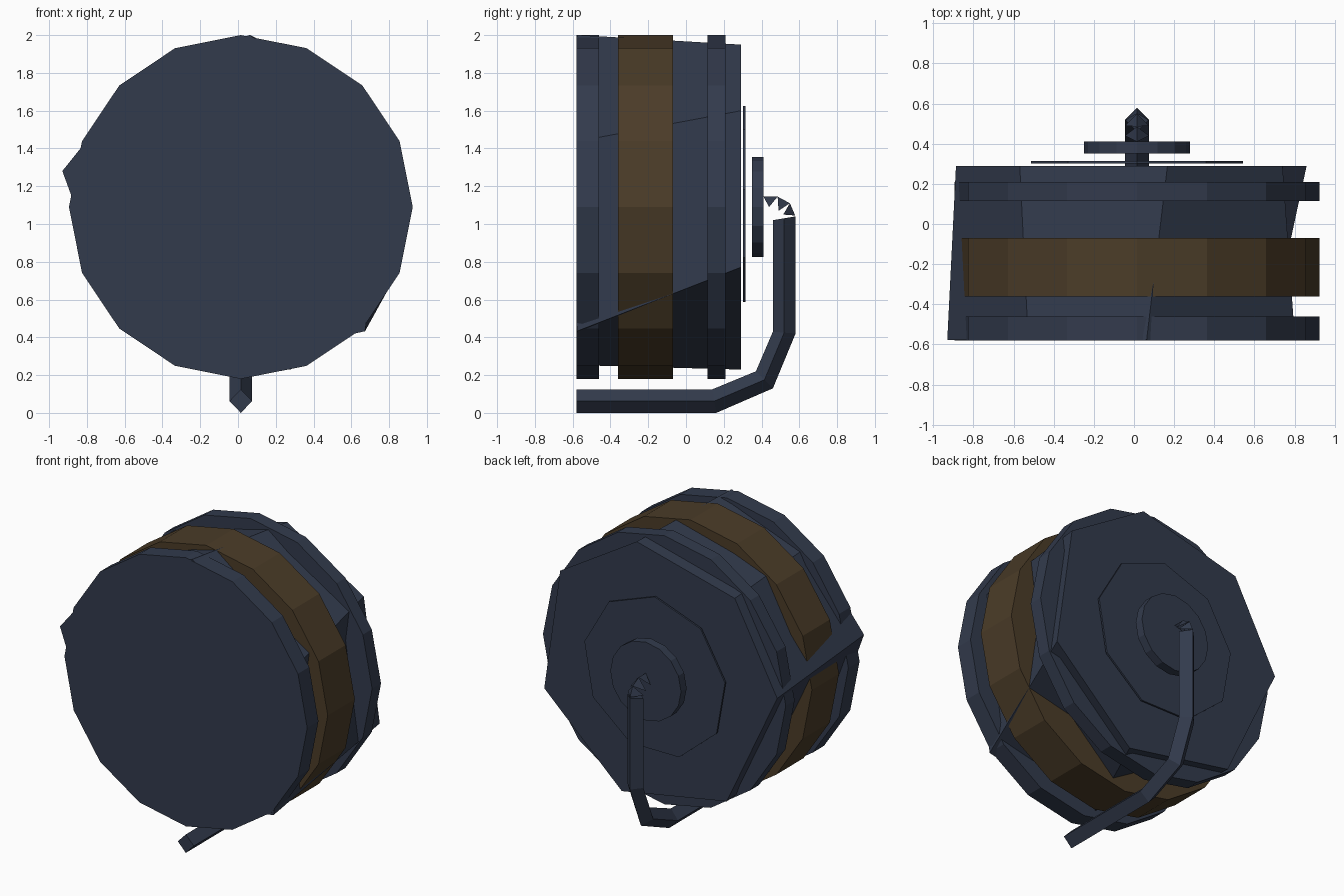
import bpy, bmesh
from math import sin, cos, radians

cube = bpy.data.objects.get("Cube")
if cube:
    bpy.data.objects.remove(cube, do_unlink=True)

CX, CZ = 0.015, 1.09   # axis of the drum


def material(name, color):
    m = bpy.data.materials.new(name)
    m.use_nodes = True
    m.diffuse_color = (*color, 1)
    m.node_tree.nodes["Principled BSDF"].inputs["Base Color"].default_value = (*color, 1)
    return m


navy = material("dark navy", (0.032, 0.043, 0.073))
brown = material("dark brown", (0.070, 0.045, 0.021))


def finish(name, bm, mat):
    bmesh.ops.recalc_face_normals(bm, faces=bm.faces)
    mesh = bpy.data.meshes.new(name)
    bm.to_mesh(mesh)
    bm.free()
    mesh.materials.append(mat)
    obj = bpy.data.objects.new(name, mesh)
    bpy.context.collection.objects.link(obj)
    return obj


def loft(name, rings, mat):
    """Skin a list of closed rings and cap both ends."""
    bm = bmesh.new()
    loops = [[bm.verts.new(p) for p in ring] for ring in rings]
    n = len(loops[0])
    for a, b in zip(loops, loops[1:]):
        for i in range(n):
            j = (i + 1) % n
            bm.faces.new((a[i], a[j], b[j], b[i]))
    bm.faces.new(loops[0])
    bm.faces.new(loops[-1])
    return finish(name, bm, mat)


def polar_ring(y, polar):
    return [(CX + r * cos(radians(a)), y, CZ + r * sin(radians(a))) for a, r in polar]


def drum(name, y0, y1, radius, sides, mat, turn=0):
    polar = [(turn + 360 * i / sides, radius) for i in range(sides)]
    return loft(name, [polar_ring(y0, polar), polar_ring(y1, polar)], mat)


# Crooked seven-sided core, slightly twisted from front to back
front = [(87, 0.912), (128, 0.88), (168.6, 0.964), (217, 0.86), (260, 0.85), (315, 0.93), (383.8, 0.86)]
back = [(80, 0.873), (131, 0.89), (175, 0.905), (234, 0.89), (287, 0.90), (339.3, 0.903), (395.1, 0.886)]
loft("core", [polar_ring(-0.578, front), polar_ring(0.29, back)], navy)

# Hoops around the core
drum("front_hoop", -0.58, -0.46, 0.91, 16, navy)
drum("middle_band", -0.36, -0.07, 0.91, 16, brown)
drum("back_hoop", 0.115, 0.21, 0.91, 16, navy)

# Back plate and hub
drum("back_plate", 0.302, 0.314, 0.535, 9, navy, 90)
drum("hub", 0.35, 0.41, 0.265, 16, navy)

# Bent handle with a diamond section: outer and inner outline in (y, z)
outer = [(0.58, 1.04), (0.58, 0.42), (0.46, 0.13), (0.16, 0), (-0.58, 0)]
inner = [(0.46, 1.02), (0.46, 0.43), (0.37, 0.22), (0.14, 0.125), (-0.58, 0.125)]
rings = []
for (oy, oz), (iy, iz) in zip(outer, inner):
    my, mz = (oy + iy) / 2, (oz + iz) / 2
    rings.append([(CX, oy, oz), (CX + 0.06, my, mz), (CX, iy, iz), (CX - 0.06, my, mz)])
loft("handle", rings, navy)

# Jagged curl joining the handle to the hub
ridge = [(0.41, 1.145), (0.485, 1.145), (0.55, 1.11), (0.578, 1.045)]
tips = [(0.44, 1.09), (0.49, 1.07), (0.515, 1.05)]
bm = bmesh.new()
for (ay, az), (by, bz), (ty, tz) in zip(ridge, ridge[1:], tips):
    a, b = bm.verts.new((CX, ay, az)), bm.verts.new((CX, by, bz))
    for side in (-0.06, 0.06):
        bm.faces.new((a, b, bm.verts.new((CX + side, ty, tz))))
finish("handle_curl", bm, navy)
